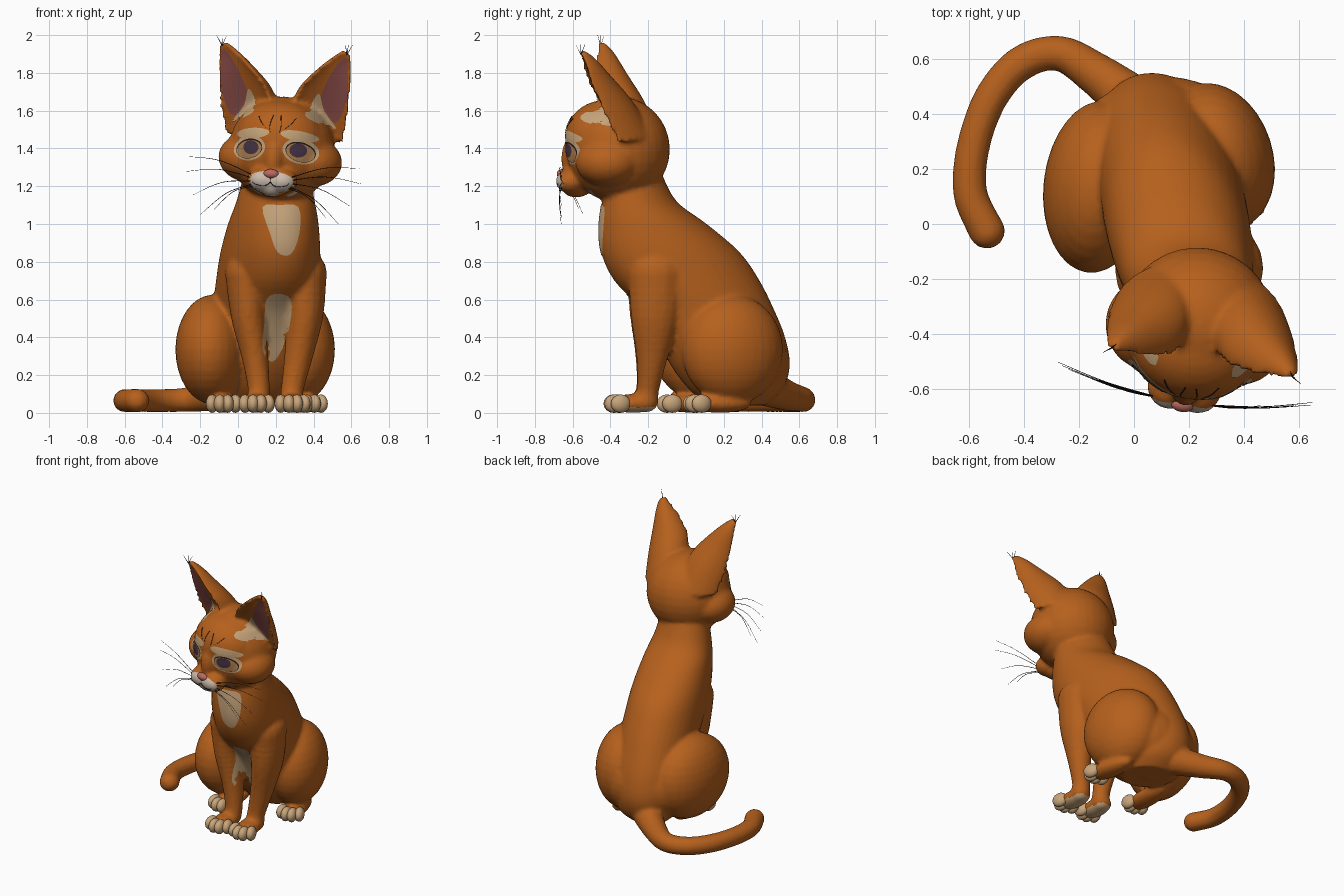
import bpy, bmesh, math
from mathutils import Vector, Matrix
from mathutils.bvhtree import BVHTree

if "Cube" in bpy.data.objects:
    bpy.data.objects.remove(bpy.data.objects["Cube"])

COLOURS = {
    "orange_fur": (0.465, 0.118, 0.012), "cream_fur": (0.58, 0.38, 0.20),
    "pale_muzzle": (0.60, 0.50, 0.41), "ear_pink": (0.28, 0.08, 0.072),
    "nose_pink": (0.48, 0.14, 0.12), "amber_eye": (0.45, 0.22, 0.08),
    "dark_iris": (0.065, 0.035, 0.06), "dark_line": (0.018, 0.012, 0.01),
}
MATS = {}
for key, col in COLOURS.items():
    MATS[key] = bpy.data.materials.new(key)
    MATS[key].diffuse_color = (*col, 1)

# Head frame: turned and tilted a little
HEAD = (Matrix.Translation((0.232, -0.36, 1.395))
        @ Matrix.Rotation(math.radians(-9), 4, 'Z') @ Matrix.Rotation(math.radians(4), 4, 'Y'))
WORLD = Matrix.Identity(4)


def add_mesh(name, mesh, *mats):
    obj = bpy.data.objects.new(name, mesh)
    bpy.context.scene.collection.objects.link(obj)
    for m in mats:
        mesh.materials.append(MATS[m])
    mesh.polygons.foreach_set("use_smooth", [True] * len(mesh.polygons))
    return obj


def from_bm(name, bm, *mats):
    mesh = bpy.data.meshes.new(name)
    bmesh.ops.recalc_face_normals(bm, faces=bm.faces)
    bm.to_mesh(mesh)
    bm.free()
    return add_mesh(name, mesh, *mats)


def ball(bm, c, r, frame=WORLD, turn=0, seg=32):
    m = frame @ Matrix.Translation(c) @ Matrix.Rotation(math.radians(turn), 4, 'Z') @ Matrix.Diagonal((*r, 1))
    bmesh.ops.create_uvsphere(bm, u_segments=seg, v_segments=seg // 2, radius=1, matrix=m)


def catmull(pts, n, closed=False):
    """Smooth resampling of a list of points of any dimension."""
    k, out = len(pts), []
    pick = (lambda i: pts[i % k]) if closed else (lambda i: pts[max(0, min(k - 1, i))])
    for i in range(k if closed else k - 1):
        p = [pick(i + j) for j in (-1, 0, 1, 2)]
        for s in range(n):
            t = s / n
            out.append([0.5 * (2 * b + (c - a) * t + (2 * a - 5 * b + 4 * c - d) * t * t
                               + (3 * b - a - 3 * c + d) * t ** 3) for a, b, c, d in zip(*p)])
    return out if closed else out + [list(pts[-1])]


def chain(bm, path, n=6):
    """Limb made by sweeping an ellipsoid: x, y, z, rx, ry, rz."""
    for q in catmull(path, n):
        ball(bm, q[:3], q[3:], seg=16)


def loft(bm, rings):
    rows = [[bm.verts.new(p) for p in ring] for ring in rings]
    n = len(rows[0])
    for a, b in zip(rows, rows[1:]):
        for i in range(n):
            bm.faces.new((a[i], a[(i + 1) % n], b[(i + 1) % n], b[i]))
    bm.faces.new(rows[0])
    bm.faces.new(rows[-1])


bm = bmesh.new()
# Torso: level slices (z, front y, back y, half width), leaning with the body's turn
slices = [(0.04, 0.12, 0.42, 0.16), (0.12, 0.02, 0.51, 0.23), (0.25, -0.08, 0.55, 0.26),
          (0.40, -0.15, 0.525, 0.27), (0.55, -0.24, 0.465, 0.265), (0.70, -0.38, 0.39, 0.265),
          (0.85, -0.45, 0.285, 0.257), (1.0, -0.46, 0.11, 0.235), (1.12, -0.445, -0.05, 0.205),
          (1.27, -0.43, -0.13, 0.17)]
rings = []
for z, f, b, w in catmull(slices, 4):
    ring = []
    for i in range(40):
        a = math.tau * i / 40
        y = (f + b) / 2 + (b - f) / 2 * math.sin(a)
        ring.append((0.157 - 0.17 * y + w * math.cos(a), y, z))
    rings.append(ring)
loft(bm, rings)
# Rump and haunches
ball(bm, (0.09, 0.265, 0.29), (0.33, 0.27, 0.255), turn=10)
ball(bm, (-0.135, 0.135, 0.335), (0.195, 0.315, 0.29), turn=-6)
ball(bm, (0.305, 0.245, 0.335), (0.20, 0.275, 0.29), turn=18)
# Front legs and paws
chain(bm, [(0.05, -0.17, 0.74, 0.12, 0.15, 0.12), (0.055, -0.17, 0.52, 0.095, 0.13, 0.1),
           (0.09, -0.185, 0.30, 0.072, 0.085, 0.08), (0.11, -0.205, 0.13, 0.06, 0.06, 0.06),
           (0.105, -0.22, 0.06, 0.062, 0.07, 0.058)])
chain(bm, [(0.352, -0.16, 0.74, 0.12, 0.15, 0.12), (0.354, -0.165, 0.52, 0.10, 0.13, 0.1),
           (0.32, -0.18, 0.30, 0.077, 0.085, 0.08), (0.288, -0.20, 0.13, 0.062, 0.06, 0.06),
           (0.285, -0.215, 0.06, 0.064, 0.07, 0.058)])
FEET = [("left_front", 0.095, -0.28, 0.13, 3), ("right_front", 0.28, -0.28, 0.13, 6),
        ("left_hind", -0.075, 0.05, 0.18, 0), ("right_hind", 0.355, 0.18, 0.17, 12)]
for _, x, y, length, turn in FEET:
    ball(bm, (x, y, 0.05), (0.074, length, 0.05), turn=turn)
# Tail lying on the ground
chain(bm, [(0.0, 0.44, 0.13, 0.10, 0.10, 0.10), (-0.13, 0.54, 0.09, 0.08, 0.08, 0.08),
           (-0.27, 0.62, 0.07, 0.066, 0.066, 0.066), (-0.41, 0.585, 0.065, 0.065, 0.065, 0.062),
           (-0.52, 0.46, 0.065, 0.063, 0.063, 0.062), (-0.585, 0.28, 0.065, 0.062, 0.062, 0.062),
           (-0.595, 0.11, 0.065, 0.064, 0.064, 0.062), (-0.535, -0.025, 0.065, 0.067, 0.067, 0.064)], 7)
# Skull, brow, cheeks, bridge and muzzle
ball(bm, (0, 0, 0), (0.28, 0.275, 0.28), HEAD)
ball(bm, (0, -0.075, 0.06), (0.235, 0.205, 0.20), HEAD)
ball(bm, (0, -0.235, -0.05), (0.055, 0.07, 0.12), HEAD)
ball(bm, (0, -0.225, -0.205), (0.08, 0.075, 0.05), HEAD)
for s in (-1, 1):
    ball(bm, (s * 0.17, -0.03, -0.055), (0.16, 0.17, 0.13), HEAD)
    ball(bm, (s * 0.05, -0.245, -0.165), (0.085, 0.08, 0.066), HEAD)
    # Cupped ear: centre (u, v, w), half width
    stations = [(0.18, -0.01, 0.12, 0.165), (0.222, -0.075, 0.27, 0.15), (0.275, -0.115, 0.40, 0.10),
                (0.315, -0.13, 0.49, 0.054), (0.337, -0.145, 0.54, 0.022)]
    wide, back = Vector((-0.84, -0.36, 0.40)).normalized(), Vector((-0.39, 0.9, 0.0)).normalized()
    rings = []
    for u, v, w, h in catmull(stations, 4):
        ring = []
        for i in range(24):
            a = math.tau * i / 24
            d = h * 1.2 * math.sin(a) + 0.012 if 0 < a < math.pi else -h * 0.3 * math.sin(a) - 0.006
            p = Vector((u, v, w)) + wide * h * math.cos(a) + back * d
            ring.append(HEAD @ Vector((s * p.x, p.y, p.z)))
        rings.append(ring)
    loft(bm, rings)

# Fuse everything into one smooth skin
raw = from_bm("body_parts", bm)
rem = raw.modifiers.new("fuse", 'REMESH')
rem.mode, rem.voxel_size = 'VOXEL', 0.0135
sm = raw.modifiers.new("soften", 'SMOOTH')
sm.factor, sm.iterations = 0.5, 4
skin = bpy.data.meshes.new_from_object(raw.evaluated_get(bpy.context.evaluated_depsgraph_get()))
bpy.data.objects.remove(raw)
skin.materials.clear()
for v in skin.vertices:
    if v.co.z < 0:
        v.co.z = 0
body = add_mesh("cat_body", skin, "orange_fur", "cream_fur")
for p in skin.polygons:  # cream soles on the front paws
    c = p.center
    if c.z < 0.03 and c.y < -0.13 and c.x > 0 and p.normal.z < -0.5:
        p.material_index = 1
tree = BVHTree.FromPolygons([v.co for v in skin.vertices], [p.vertices for p in skin.polygons])


def project(frame, u, w, lift):
    """Point on the skin, seen from the front of the frame."""
    d = (frame.to_3x3() @ Vector((0, 1, 0))).normalized()
    hit = tree.ray_cast(frame @ Vector((u, -1, w)), d)[0]
    return hit - d * lift if hit else None


def patch(name, outline, mat, frame=HEAD, lift=0.004, n=3, gap=0.07):
    """Thin coloured plate following the skin."""
    line = catmull(outline, n, True)
    cu, cw = (sum(p[k] for p in line) / len(line) for k in (0, 1))
    bm, rows, count = bmesh.new(), [], 9
    for r in range(count):
        t = (r + 0.02) / (count - 0.98)
        row = [project(frame, cu + (u - cu) * t, cw + (w - cw) * t, lift) for u, w in line]
        rows.append([bm.verts.new(p) if p else None for p in row])
    for a, b in zip(rows, rows[1:]):
        for i in range(len(line)):
            j = (i + 1) % len(line)
            quad = (a[i], b[i], b[j], a[j])
            if all(quad) and max(q.co.y for q in quad) - min(q.co.y for q in quad) < gap:
                bm.faces.new(quad)
    bmesh.ops.delete(bm, geom=[v for v in bm.verts if not v.link_faces], context='VERTS')
    from_bm(name, bm, mat)


def oval(u, w, ru, rw, tilt=0.0):
    c, s = math.cos(tilt), math.sin(tilt)
    return [(u + ru * math.cos(a) * c - rw * math.sin(a) * s, w + ru * math.cos(a) * s + rw * math.sin(a) * c)
            for a in (math.tau * i / 12 for i in range(12))]


def hair(name, pts, thick=0.0025):
    """Tapered dark strand."""
    cu = bpy.data.curves.new(name, 'CURVE')
    cu.dimensions, cu.bevel_depth, cu.bevel_resolution = '3D', thick, 0
    sp = cu.splines.new('POLY')
    sp.points.add(len(pts) - 1)
    for i, p in enumerate(pts):
        sp.points[i].co = (*p, 1)
        sp.points[i].radius = 1 - 0.7 * i / (len(pts) - 1)
    cu.materials.append(MATS["dark_line"])
    bpy.context.scene.collection.objects.link(bpy.data.objects.new(name, cu))


def ink(name, pts, thick=0.0025):
    hits = [project(HEAD, u, w, 0.003) for u, w in catmull(pts, 4)]
    hair(name, [h for h in hits if h], thick)


# Face, ears and whiskers, mirrored
for s, side in ((-1, "left"), (1, "right")):
    m = lambda pts: [(s * p[0], *p[1:]) for p in pts]
    patch(side + "_eye_surround", m(oval(0.138, -0.002, 0.092, 0.066, -0.2)), "cream_fur", lift=0.002)
    patch(side + "_brow_patch", m(oval(0.125, 0.078, 0.095, 0.028, -0.12)), "cream_fur", lift=0.002)
    patch(side + "_eye_outline", m(oval(0.138, -0.005, 0.077, 0.052, -0.25)), "dark_line", lift=0.004)
    patch(side + "_eye", m(oval(0.138, -0.008, 0.073, 0.047, -0.25)), "amber_eye", lift=0.006)
    patch(side + "_iris", m(oval(0.127, 0.003, 0.044, 0.037)), "dark_iris", lift=0.008)
    patch(side + "_inner_ear", m([(0.332, 0.51), (0.342, 0.42), (0.338, 0.30), (0.29, 0.17),
                                  (0.22, 0.18), (0.19, 0.27), (0.265, 0.44)]), "ear_pink", lift=0.003, gap=0.1)
    patch(side + "_ear_tuft", m([(0.19, 0.31), (0.215, 0.22), (0.28, 0.13), (0.21, 0.15),
                                 (0.14, 0.19), (0.15, 0.25)]), "cream_fur", lift=0.007, gap=0.06)
    ink(side + "_mouth", m([(0.0, -0.175), (0.03, -0.195), (0.08, -0.19), (0.10, -0.175)]))
    ink(side + "_brow_stripe", m([(0.02, 0.18), (0.03, 0.13), (0.025, 0.09)]))
    ink(side + "_forehead_stripe", m([(0.10, 0.17), (0.08, 0.14), (0.05, 0.11)]))
    for i, (u, v, w) in enumerate([(0.46, -0.23, -0.07), (0.47, -0.22, -0.15), (0.42, -0.24, -0.27),
                                   (0.37, -0.25, -0.37), (0.30, -0.26, -0.34)]):
        root = (0.085, -0.29, -0.15 - 0.012 * i)
        path = catmull([root, ((u + 0.1) / 2, (v - 0.29) / 2 - 0.01, (w + root[2]) / 2 + 0.03), (u, v, w)], 5)
        hair(side + "_whisker", [HEAD @ Vector(p) for p in m(path)])
    for du, dv in ((0.0, 0.0), (0.025, -0.02), (-0.02, 0.02)):
        hair(side + "_ear_tip_hair", [HEAD @ Vector(p) for p in
                                      m([(0.335, -0.14, 0.525), (0.34 + du, -0.14 + dv, 0.58)])])
patch("muzzle", oval(0, -0.185, 0.14, 0.07), "pale_muzzle", lift=0.002)
ink("lip_line", [(0, -0.14), (0, -0.155), (0, -0.175)])
bm = bmesh.new()
ball(bm, (0, -0.303, -0.13), (0.042, 0.026, 0.025), HEAD, seg=20)
from_bm("nose", bm, "nose_pink")

# Chest and belly markings
patch("chest_patch", [(0.13, 1.09), (0.22, 1.10), (0.32, 1.09), (0.325, 0.95), (0.28, 0.84),
                      (0.21, 0.85), (0.17, 0.95)], "cream_fur", WORLD)
patch("belly_patch", [(0.15, 0.60), (0.21, 0.63), (0.28, 0.60), (0.275, 0.47), (0.235, 0.34),
                      (0.18, 0.27), (0.13, 0.33), (0.14, 0.48)], "cream_fur", WORLD)

# Toes: four on each paw
for name, x, y, length, turn in FEET:
    bm = bmesh.new()
    frame = Matrix.Translation((x, y, 0)) @ Matrix.Rotation(math.radians(turn), 4, 'Z')
    for i in range(4):
        k = i - 1.5
        ball(bm, (k * 0.041, -length + 0.026 + 0.014 * k * k, 0.049), (0.033, 0.055, 0.049), frame, k * 8, 16)
    from_bm(name + "_toes", bm, "cream_fur")

for m in bpy.data.materials:
    if m.users and not m.is_grease_pencil:
        m.use_nodes = True
        m.node_tree.nodes["Principled BSDF"].inputs["Base Color"].default_value = m.diffuse_color
